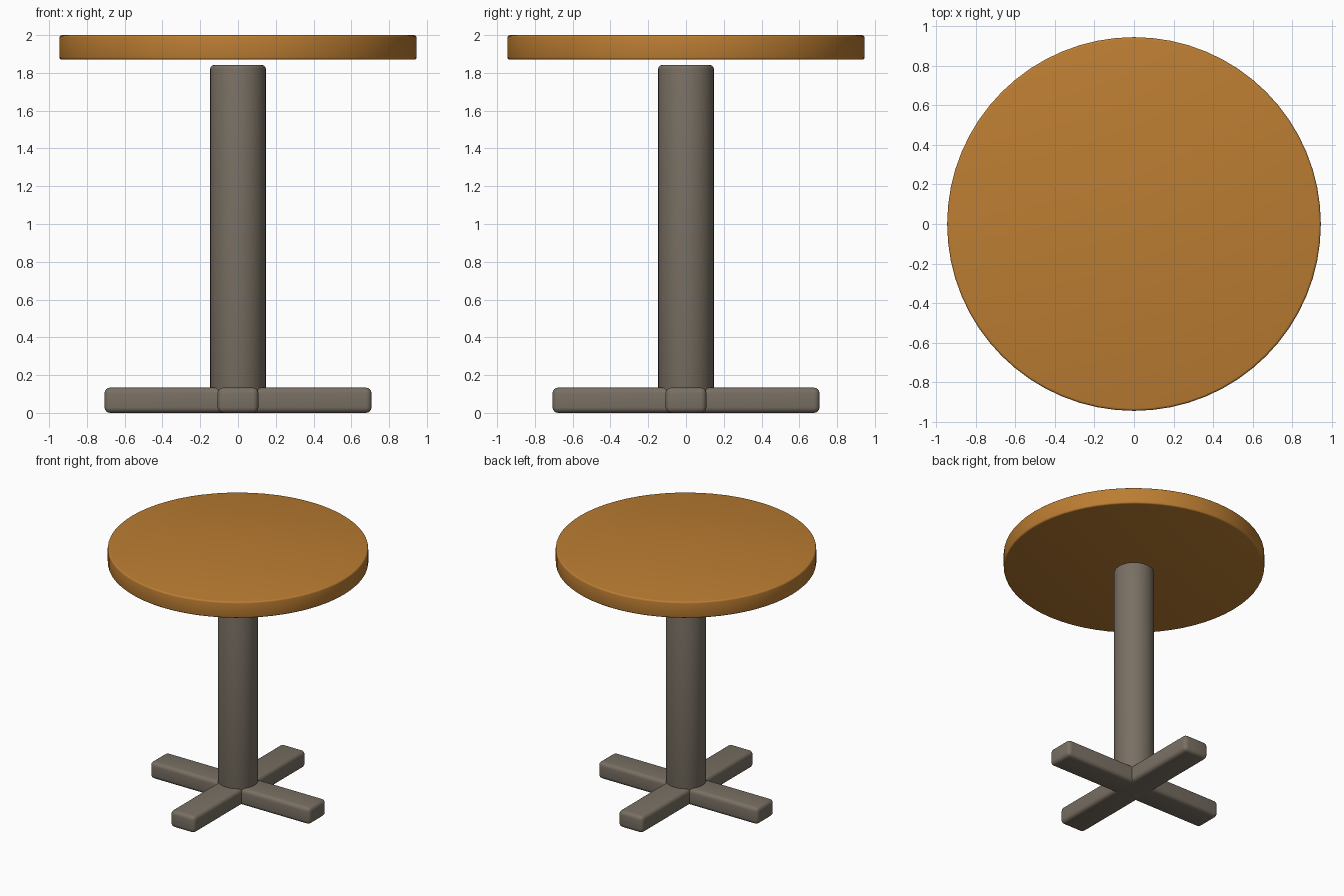
import bpy, math

if "Cube" in bpy.data.objects:
    bpy.data.objects.remove(bpy.data.objects["Cube"])


def material(name, rgb):
    m = bpy.data.materials.new(name)
    m.diffuse_color = (*rgb, 1)
    m.use_nodes = True
    m.node_tree.nodes["Principled BSDF"].inputs["Base Color"].default_value = m.diffuse_color
    return m


wood = material("warm wood", (0.50, 0.205, 0.032))
metal = material("warm grey", (0.19, 0.16, 0.125))


def finish(name, mat, bevel, segments):
    """Name, colour, round the edges and smooth the active object."""
    o = bpy.context.object
    o.name = name
    o.data.materials.append(mat)
    bpy.ops.object.transform_apply(location=False, rotation=True, scale=True)
    b = o.modifiers.new("rounded edges", 'BEVEL')
    b.width, b.segments = bevel, segments
    b.limit_method, b.angle_limit = 'ANGLE', math.radians(40)
    bpy.ops.object.modifier_apply(modifier=b.name)
    bpy.ops.object.shade_smooth_by_angle(angle=math.radians(40))
    return o


def disc(name, radius, z0, z1, sides, mat, bevel):
    bpy.ops.mesh.primitive_cylinder_add(vertices=sides, radius=radius, depth=z1 - z0,
                                        location=(0, 0, (z0 + z1) / 2))
    return finish(name, mat, bevel, 3)


# Round top, floating just above the column
disc("table_top", 0.945, 1.87, 2.0, 64, wood, 0.012)

# Central column, sunk into the crossed feet
disc("column", 0.147, 0.10, 1.842, 48, metal, 0.02)

# Two crossed foot bars
for name, size in (("foot_bar_x", (1.414, 0.216, 0.134)),
                   ("foot_bar_y", (0.216, 1.414, 0.134))):
    bpy.ops.mesh.primitive_cube_add(size=1, location=(0, 0, 0.067))
    bpy.context.object.scale = size
    finish(name, metal, 0.03, 4)
